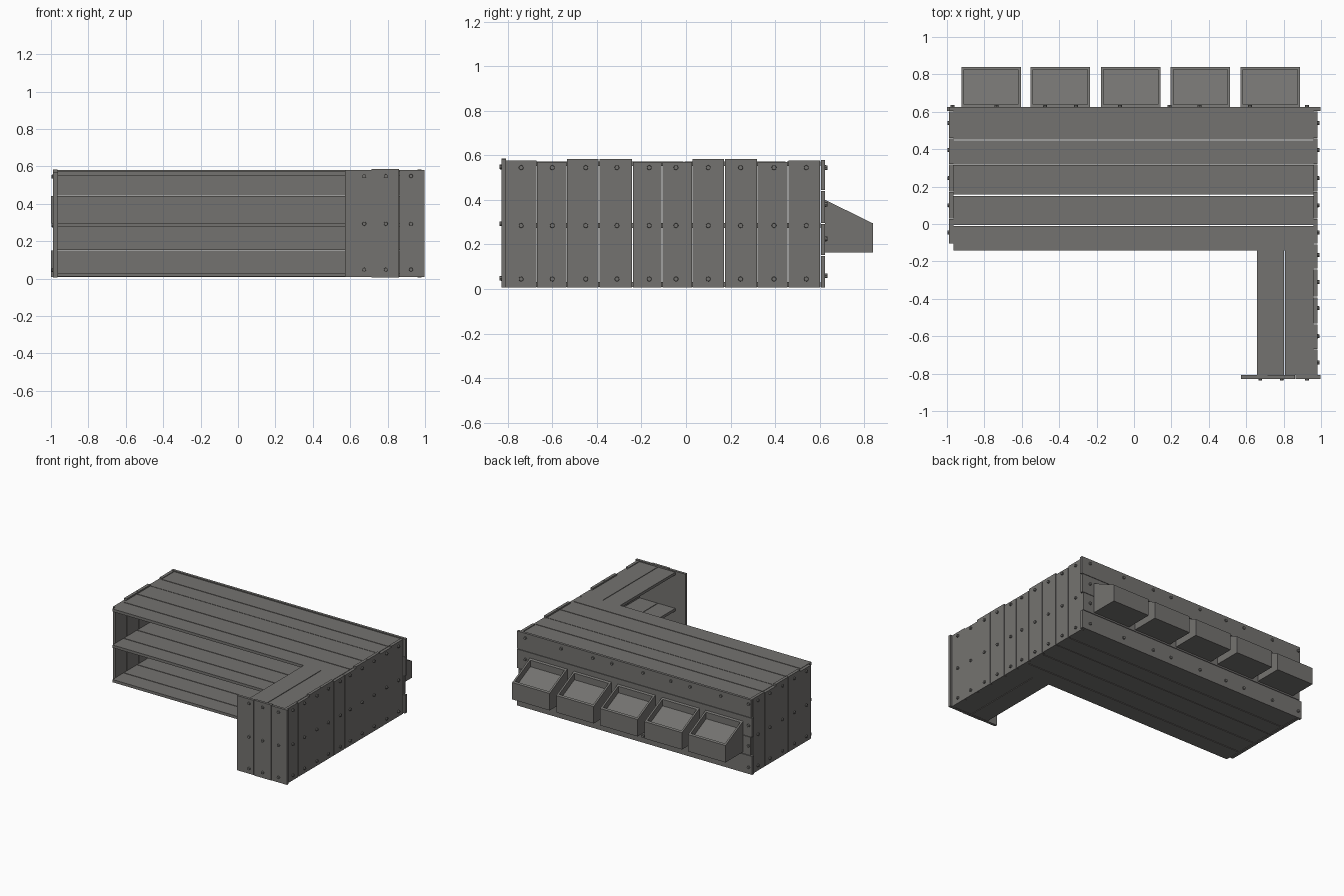
import bpy, bmesh
from mathutils import Matrix, Vector

if "Cube" in bpy.data.objects:
    bpy.data.objects.remove(bpy.data.objects["Cube"])

# Dark weathered grey for every part
dark = bpy.data.materials.new("dark_grey_wood")
dark.diffuse_color = (0.175, 0.171, 0.162, 1)
dark.use_nodes = True
dark.node_tree.nodes["Principled BSDF"].inputs["Base Color"].default_value = dark.diffuse_color


def finish(name, bm):
    bmesh.ops.recalc_face_normals(bm, faces=bm.faces)
    mesh = bpy.data.meshes.new(name)
    bm.to_mesh(mesh)
    bm.free()
    mesh.materials.append(dark)
    ob = bpy.data.objects.new(name, mesh)
    bpy.context.collection.objects.link(ob)
    return ob


def plank(name, x0, x1, y0, y1, z0, z1):
    bm = bmesh.new()
    size = Vector((x1 - x0, y1 - y0, z1 - z0))
    mid = Vector((x0 + x1, y0 + y1, z0 + z1)) / 2
    bmesh.ops.create_cube(bm, size=1, matrix=Matrix.Translation(mid) @ Matrix.Diagonal((*size, 1)))
    return finish(name, bm)


def bolts(name, points, axis):
    # eight-sided bolt heads, partly sunk in the plank
    bm = bmesh.new()
    turn = Vector(axis).to_track_quat('Z', 'Y').to_matrix().to_4x4()
    for p in points:
        bmesh.ops.create_cone(bm, cap_ends=True, segments=8, radius1=0.012, radius2=0.010,
                              depth=0.024, matrix=Matrix.Translation(p) @ turn)
    return finish(name, bm)


# Three levels of horizontal boards: bottom, middle shelf and counter top
main_rows = [(-0.143, -0.012), (-0.006, 0.151), (0.157, 0.315), (0.319, 0.447), (0.453, 0.604)]
wing_cols = [(0.657, 0.802), (0.807, 0.96)]
for level, z0 in (("bottom", 0.01), ("middle_shelf", 0.275), ("counter_top", 0.552)):
    for i, (y0, y1) in enumerate(main_rows):
        plank(f"{level}_board_{i}", -0.965, 0.96, y0, y1, z0, z0 + 0.021)
    for i, (x0, x1) in enumerate(wing_cols):
        plank(f"{level}_wing_board_{i}", x0, x1, -0.808, -0.143, z0, z0 + 0.021)

# Upright side planks of slightly uneven height
edges = [-0.825, -0.67, -0.535, -0.39, -0.24, -0.107, 0.028, 0.173, 0.32, 0.458, 0.603]
tops = [0.578, 0.57, 0.584, 0.584, 0.57, 0.57, 0.584, 0.584, 0.57, 0.578]
bolt_y = [-0.74, -0.60, -0.45, -0.31, -0.165, -0.045, 0.10, 0.245, 0.395, 0.54]
bolt_z = [0.045, 0.285, 0.545]
for i, top in enumerate(tops):
    y0, y1 = edges[i] + 0.002, edges[i + 1] - 0.002
    if i == 0:
        y0 = -0.808
    plank(f"right_plank_{i}", 0.96, 0.982, y0, y1, 0.006, top)
    if i > 4:
        plank(f"left_plank_{i - 5}", -0.988, -0.965, y0, y1, 0.006, top)
bolts("right_bolts", [(0.981, y, z) for y in bolt_y for z in bolt_z], (1, 0, 0))
bolts("left_bolts", [(-0.986, y, z) for y in bolt_y[5:] for z in bolt_z], (-1, 0, 0))

# Upright planks closing the front of the wing
for i, (x0, x1, z0, z1) in enumerate([(0.572, 0.713, 0.008, 0.581), (0.715, 0.862, 0.006, 0.585),
                                      (0.864, 0.996, 0.008, 0.581)]):
    plank(f"wing_front_plank_{i}", x0, x1, -0.828, -0.808, z0, z1)
bolts("wing_front_bolts", [(x, -0.826, z) for x in (0.675, 0.79, 0.925)
                           for z in (0.048, 0.293, 0.548)], (0, -1, 0))

# Horizontal back planks
for i, (z0, z1, x0, x1) in enumerate([(0.008, 0.149, -1, 0.995), (0.153, 0.293, -0.985, 0.985),
                                      (0.296, 0.441, -1, 0.995), (0.444, 0.58, -0.99, 0.998)]):
    plank(f"back_plank_{i}", x0, x1, 0.605, 0.625, z0, z1)
bolt_x = [-0.97, -0.735, -0.475, -0.31, -0.075, 0.19, 0.35, 0.62, 0.925]
points = [(x, 0.624, z) for x in bolt_x for z in (0.06, 0.545)]
points += [(x, 0.624, z) for x in (-0.97, 0.925) for z in (0.225, 0.38)]
bolts("back_bolts", points, (0, 1, 0))


# Display bins with sloping rims, sloping fill boards inside
def bin_box(name, x0, x1):
    y0, y1, wall = 0.625, 0.839, 0.014

    def slope(y):
        return 0.40 - (y - y0) / (y1 - y0) * 0.105

    def ring(inset, height):
        a, b, c, d = x0 + inset, x1 - inset, y0 + inset, y1 - inset
        return [bm.verts.new((x, y, height(y))) for x, y in ((a, c), (b, c), (b, d), (a, d))]

    bm = bmesh.new()
    rings = [ring(0, lambda y: 0.165), ring(0, slope), ring(wall, slope),
             ring(wall, lambda y: slope(y) - 0.05)]
    for low, high in zip(rings, rings[1:]):
        for k in range(4):
            n = (k + 1) % 4
            bm.faces.new((low[k], low[n], high[n], high[k]))
    bm.faces.new(rings[0])
    bm.faces.new(rings[-1])
    return finish(name, bm)


for i, x in enumerate((-0.923, -0.553, -0.177, 0.196, 0.57)):
    bin_box(f"display_bin_{i}", x, x + 0.318)
